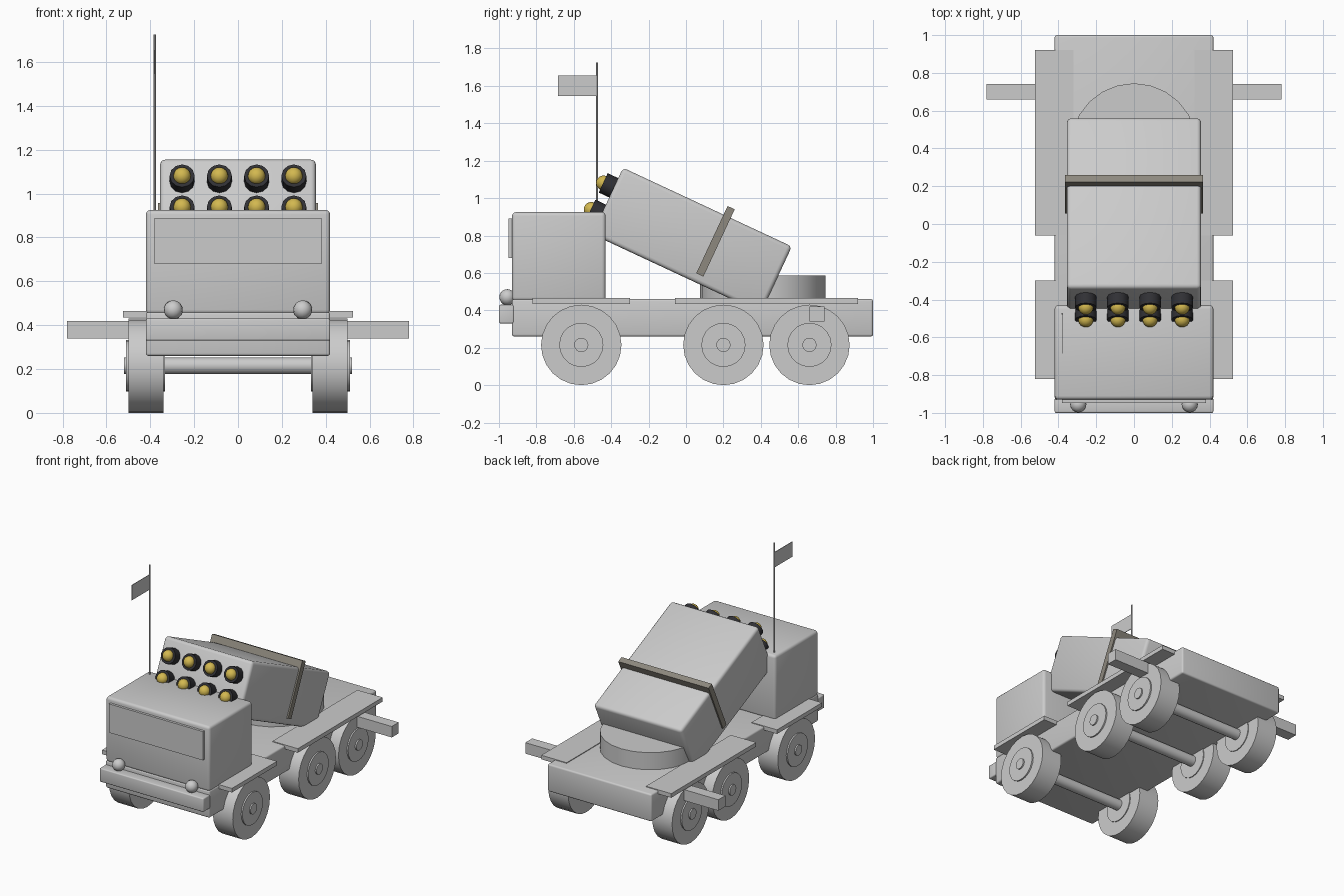
import bpy
import bmesh
from math import radians, pi
from mathutils import Matrix, Vector

old = bpy.data.objects.get("Cube")
if old:
    bpy.data.objects.remove(old, do_unlink=True)


def material(name, rgb):
    m = bpy.data.materials.new(name)
    m.use_nodes = True
    m.diffuse_color = (*rgb, 1)
    m.node_tree.nodes["Principled BSDF"].inputs["Base Color"].default_value = (*rgb, 1)
    return m


GREY = material("light_grey", (0.6, 0.6, 0.6))
BROWN = material("strap_taupe", (0.27, 0.25, 0.21))
DARK = material("tube_black", (0.03, 0.03, 0.035))
GOLD = material("nose_gold", (0.65, 0.48, 0.08))


def finish(name, bm, mat, matrix=Matrix(), smooth=False):
    mesh = bpy.data.meshes.new(name)
    bm.to_mesh(mesh)
    bm.free()
    mesh.materials.append(mat)
    ob = bpy.data.objects.new(name, mesh)
    bpy.context.collection.objects.link(ob)
    ob.matrix_world = matrix
    if smooth:
        bpy.ops.object.select_all(action="DESELECT")
        ob.select_set(True)
        bpy.context.view_layer.objects.active = ob
        bpy.ops.object.shade_smooth_by_angle(angle=radians(35))
    return ob


def box(name, low, high, mat=GREY, bevel=0, matrix=Matrix()):
    """Box between two corners, optionally with rounded edges."""
    low, high = Vector(low), Vector(high)
    bm = bmesh.new()
    bmesh.ops.create_cube(bm, size=1, matrix=Matrix.Translation((low + high) / 2)
                          @ Matrix.Diagonal((*(high - low), 1)))
    if bevel:
        bmesh.ops.bevel(bm, geom=bm.edges[:], offset=bevel, segments=3,
                        profile=0.5, affect="EDGES")
    return finish(name, bm, mat, matrix, smooth=bevel > 0)


def cylinder(name, centre, radius, length, axis="Z", sides=24, mat=GREY, parent=Matrix()):
    turn = {"X": Matrix.Rotation(pi / 2, 4, "Y"),
            "Y": Matrix.Rotation(pi / 2, 4, "X"), "Z": Matrix()}[axis]
    bm = bmesh.new()
    bmesh.ops.create_cone(bm, cap_ends=True, segments=sides, radius1=radius,
                          radius2=radius, depth=length)
    return finish(name, bm, mat, parent @ Matrix.Translation(centre) @ turn, True)


def ball(name, centre, radius, mat=GREY, parent=Matrix()):
    bm = bmesh.new()
    bmesh.ops.create_uvsphere(bm, u_segments=16, v_segments=10, radius=radius)
    return finish(name, bm, mat, parent @ Matrix.Translation(centre), True)


# Chassis, bumper and cab
box("chassis", (-0.42, -0.93, 0.26), (0.42, 1, 0.46), bevel=0.012)
box("bumper", (-0.42, -1, 0.33), (0.42, -0.92, 0.43), bevel=0.008)
box("cab", (-0.42, -0.93, 0.45), (0.42, -0.43, 0.925), bevel=0.02)
box("windshield", (-0.38, -0.948, 0.68), (0.38, -0.92, 0.89))

# Wheels, hubs and axles
wheel_z = 0.215
sides = (("left", 1), ("right", -1))
for row, y in (("front", -0.56), ("middle", 0.2), ("rear", 0.66)):
    cylinder(row + "_axle", (0, y, wheel_z), 0.038, 1.04, "X", 16)
    for side, s in sides:
        label = f"{row}_{side}_"
        cylinder(label + "wheel", (s * 0.42, y, wheel_z), wheel_z, 0.16, "X")
        cylinder(label + "hub", (s * 0.422, y, wheel_z), 0.118, 0.176, "X", 20)
        x = sorted((s * 0.32, s * 0.525))
        box(label + "fender", (x[0], y - 0.26, 0.435), (x[1], y + 0.26, 0.465))

# Headlights and outriggers
for side, s in sides:
    ball(side + "_headlight", (s * 0.295, -0.955, 0.47), 0.043)
    x = sorted((s * 0.38, s * 0.78))
    box(side + "_outrigger", (x[0], 0.66, 0.34), (x[1], 0.74, 0.42))

# Turntable under the launcher
cylinder("turntable", (0, 0.41, 0.515), 0.335, 0.14)

# Launcher pod tilted upward toward the front
tilt = Matrix.Translation((0, 0.032, 0.774)) @ Matrix.Rotation(radians(-25), 4, "X")
box("launcher_pod", (-0.355, -0.498, -0.196), (0.355, 0.498, 0.196),
    bevel=0.022, matrix=tilt)
box("pod_strap", (-0.365, 0.095, -0.15), (0.365, 0.137, 0.247), BROWN, matrix=tilt)

# Two rows of tubes with rounded noses
for row, z in (("upper", 0.078), ("lower", -0.078)):
    for i in range(4):
        x = -0.255 + 0.17 * i
        cylinder(f"{row}_tube_{i + 1}", (x, -0.515, z), 0.057, 0.09, "Y", 12, DARK, tilt)
        ball(f"{row}_nose_{i + 1}", (x, -0.558, z), 0.04, GOLD, tilt)

# Antenna with flag
cylinder("antenna", (-0.38, -0.475, 1.315), 0.005, 0.82, sides=8)
box("flag", (-0.382, -0.685, 1.545), (-0.378, -0.475, 1.655))
